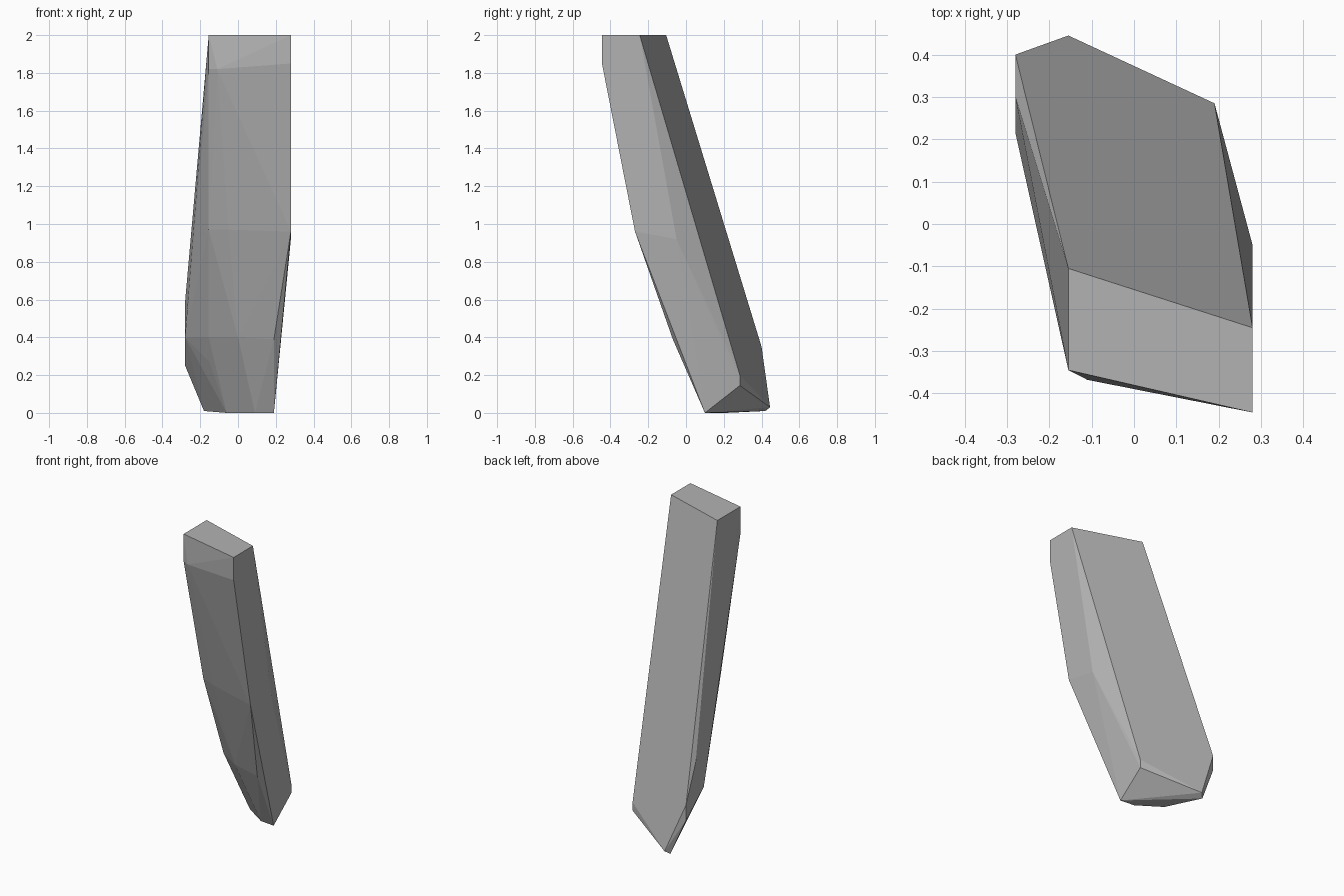
import bpy
import bmesh

cube = bpy.data.objects.get("Cube")
if cube:
    bpy.data.objects.remove(cube, do_unlink=True)

# Plain grey stone
stone = bpy.data.materials.new("grey_stone")
stone.use_nodes = True
grey = (0.45, 0.45, 0.45, 1)
stone.diffuse_color = grey
stone.node_tree.nodes["Principled BSDF"].inputs["Base Color"].default_value = grey

# Corners of the leaning, faceted shard
top = [(-.155, -.105, 2), (.28, -.245, 2), (.28, -.445, 2), (-.155, -.345, 2)]
upper_bevel = [(.28, -.445, 1.85), (-.11, -.368, 1.82), (-.155, -.345, 1.82)]
middle = [(.28, -.27, .96), (.28, -.05, .92), (-.05, -.185, .97), (-.155, -.14, .97)]
lower = [(.19, -.07, .39), (0, -.03, .4), (-.155, .07, .4), (-.15, .14, .27),
         (-.28, .215, .4), (-.28, .3, .59)]
back_heel = [(-.28, .4, .35), (-.28, .4, .25), (.19, .285, .2), (.19, .285, .145)]
foot = [(.19, .1, 0), (.09, .11, 0), (-.06, .21, 0), (-.18, .42, .01), (-.155, .445, .03)]

# Wrap the corners in flat facets
bm = bmesh.new()
for corner in top + upper_bevel + middle + lower + back_heel + foot:
    bm.verts.new(corner)
hull = bmesh.ops.convex_hull(bm, input=bm.verts[:])
loose = [v for v in bm.verts if not v.link_faces]
bmesh.ops.delete(bm, geom=loose, context='VERTS')
bmesh.ops.dissolve_limit(bm, angle_limit=0.02, verts=bm.verts[:], edges=bm.edges[:])
bmesh.ops.recalc_face_normals(bm, faces=bm.faces[:])

mesh = bpy.data.meshes.new("stone_shard")
bm.to_mesh(mesh)
bm.free()
mesh.materials.append(stone)
shard = bpy.data.objects.new("stone_shard", mesh)
bpy.context.collection.objects.link(shard)
